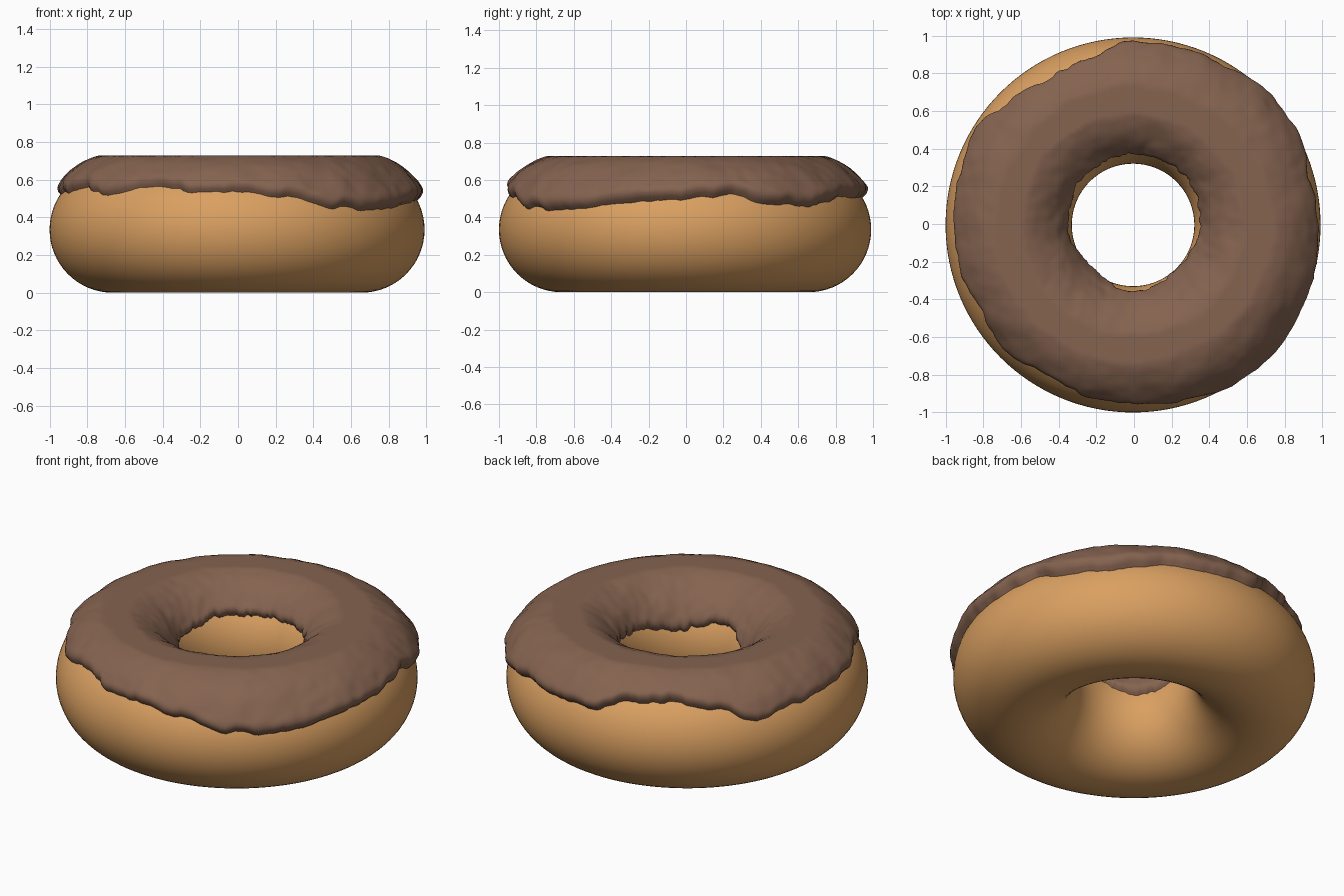
import bpy, bmesh, math
from mathutils import Vector, noise

if "Cube" in bpy.data.objects:
    bpy.data.objects.remove(bpy.data.objects["Cube"])

R, r, CZ, OFF = 0.66, 0.335, 0.335, -0.005


def material(name, rgb):
    m = bpy.data.materials.new(name)
    m.diffuse_color = (*rgb, 1)
    m.use_nodes = True
    m.node_tree.nodes["Principled BSDF"].inputs["Base Color"].default_value = m.diffuse_color
    return m


def periodic(table, t):
    # smooth lookup in a table running once around the ring, t in 0..1
    n = len(table)
    i = int(t * n) % n
    f = t * n - int(t * n)
    f = f * f * (3 - 2 * f)
    return table[i] * (1 - f) + table[(i + 1) % n] * f


# Dough ring
bpy.ops.mesh.primitive_torus_add(major_radius=R, minor_radius=r, major_segments=128,
                                 minor_segments=64, location=(OFF, OFF, CZ))
dough = bpy.context.object
dough.name = "dough_ring"
dough.data.materials.append(material("baked dough", (0.70, 0.35, 0.12)))
bpy.ops.object.shade_smooth()

# Icing edge heights, anticlockwise from +x: outer every 15 degrees, inner every 45
outer_z = [.49, .515, .46, .455, .50, .50, .50, .57, .58, .55, .47, .51,
           .52, .53, .545, .51, .555, .53, .53, .505, .45, .43, .455, .48]
inner_z = [.50, .53, .53, .525, .48, .41, .50, .445]

N, M = 240, 56
bm = bmesh.new()
rings = []
for i in range(N):
    t = i / N
    a = t * 2 * math.pi
    ca, sa = math.cos(a), math.sin(a)
    ragged = 0.02 * noise.noise(Vector((ca * 7, sa * 7, 3))) \
        + 0.008 * noise.noise(Vector((ca * 22, sa * 22, 9)))
    po = math.asin((periodic(outer_z, t) + ragged - CZ) / r)
    pi_ = math.pi - math.asin((periodic(inner_z, t) - ragged - CZ) / r)
    ring = []
    for j in range(M + 1):
        s = j / M
        phi = po + (pi_ - po) * s
        # thicker towards the right and back, thin on the inner wall
        side = 0.046 + 0.014 * math.cos(a - 0.5)
        inner = 0.035
        c = math.cos(phi)
        up = max(0, math.sin(phi)) ** 3
        th = (side if c > 0 else inner) * (1 - up) + 0.066 * up
        # lumps
        p = Vector((ca * (R + r * c), sa * (R + r * c), r * math.sin(phi)))
        th += (0.012 * noise.noise(p * 7) + 0.006 * noise.noise(p * 18)) * (1 - 0.6 * up)
        # rounded lip that sinks into the dough
        e = min(j, M - j)
        d = [-0.02, 0.45 * th, 0.8 * th, 0.95 * th][e] if e < 4 else th
        k = r + d
        z = CZ + k * math.sin(phi)
        # flattened top
        z = min(z, 0.727)
        q = R + k * c
        ring.append(bm.verts.new((OFF + ca * q, OFF + sa * q, z)))
    rings.append(ring)
for i in range(N):
    A, B = rings[i], rings[(i + 1) % N]
    for j in range(M):
        bm.faces.new((A[j], B[j], B[j + 1], A[j + 1]))
bmesh.ops.recalc_face_normals(bm, faces=bm.faces)
# make sure the shell faces outwards (top faces look up)
bm.normal_update()
if sum(f.normal.z for f in bm.faces) < 0:
    bmesh.ops.reverse_faces(bm, faces=bm.faces)
me = bpy.data.meshes.new("icing")
bm.to_mesh(me)
bm.free()
icing = bpy.data.objects.new("icing", me)
bpy.context.collection.objects.link(icing)
me.materials.append(material("chocolate icing", (0.235, 0.125, 0.08)))
bpy.ops.object.select_all(action='DESELECT')
icing.select_set(True)
bpy.context.view_layer.objects.active = icing
bpy.ops.object.shade_smooth_by_angle(angle=math.radians(50))
